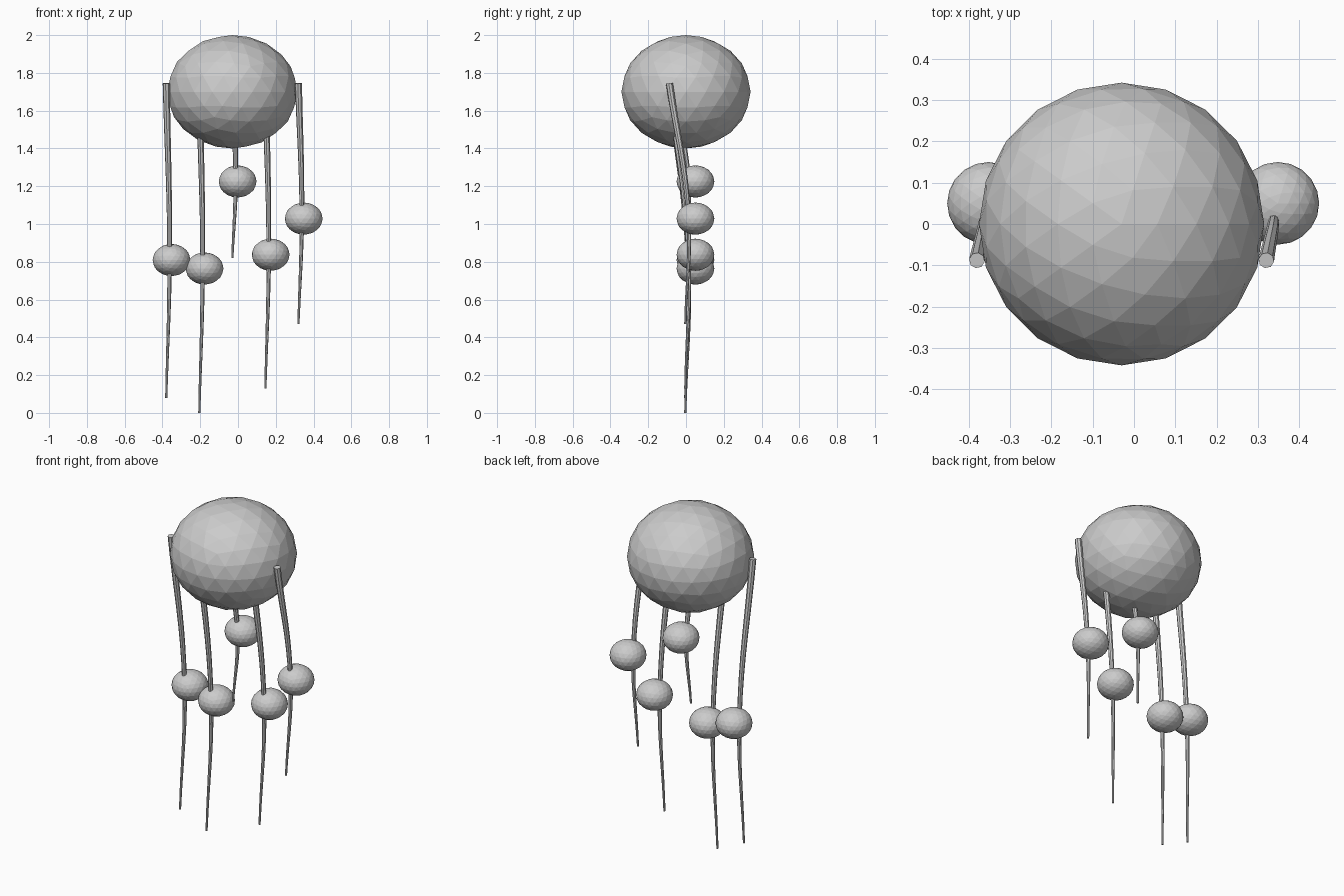
import bpy

cube = bpy.data.objects.get("Cube")
if cube:
    bpy.data.objects.remove(cube)

grey = bpy.data.materials.new("plain grey")
grey.use_nodes = True
colour = (0.6, 0.6, 0.6, 1)
grey.diffuse_color = colour
grey.node_tree.nodes["Principled BSDF"].inputs["Base Color"].default_value = colour


def ball(name, centre, radii):
    """Flat-shaded squashed icosphere."""
    bpy.ops.mesh.primitive_ico_sphere_add(subdivisions=3, radius=1, location=centre)
    obj = bpy.context.object
    obj.name = name
    obj.scale = radii
    obj.data.materials.append(grey)


def tendril(name, x, bottom):
    """Tapered tube that hangs from the body and bows gently."""
    top = 1.745
    curve = bpy.data.curves.new(name, "CURVE")
    curve.dimensions = "3D"
    curve.bevel_depth = 0.019
    curve.bevel_resolution = 2
    curve.resolution_u = 8
    curve.use_fill_caps = True
    spline = curve.splines.new("BEZIER")
    spline.bezier_points.add(2)
    path = [(0, -0.088, 0, 1), (0.018, 0.013, 0.55, 0.66), (0, -0.004, 1, 0.3)]
    for point, (dx, y, t, radius) in zip(spline.bezier_points, path):
        point.co = (x + dx, y, top + (bottom - top) * t)
        point.radius = radius
        point.handle_left_type = point.handle_right_type = "AUTO"
    obj = bpy.data.objects.new(name, curve)
    bpy.context.collection.objects.link(obj)
    curve.materials.append(grey)
    # Convert to a flat-faced mesh
    bpy.ops.object.select_all(action="DESELECT")
    obj.select_set(True)
    bpy.context.view_layer.objects.active = obj
    bpy.ops.object.convert(target="MESH")
    bpy.ops.object.shade_flat()


# Main body
ball("body", (-0.03, 0, 1.7), (0.345, 0.342, 0.3))

# Five hanging tendrils, each with a bead just past its middle
for i, bottom in enumerate([0.08, 0, 0.82, 0.13, 0.47]):
    x = -0.38 + 0.175 * i
    tendril(f"tendril_{i + 1}", x, bottom)
    bead_height = 1.745 + (bottom - 1.745) * 0.562
    ball(f"bead_{i + 1}", (x + 0.028, 0.05, bead_height), (0.1, 0.1, 0.085))
